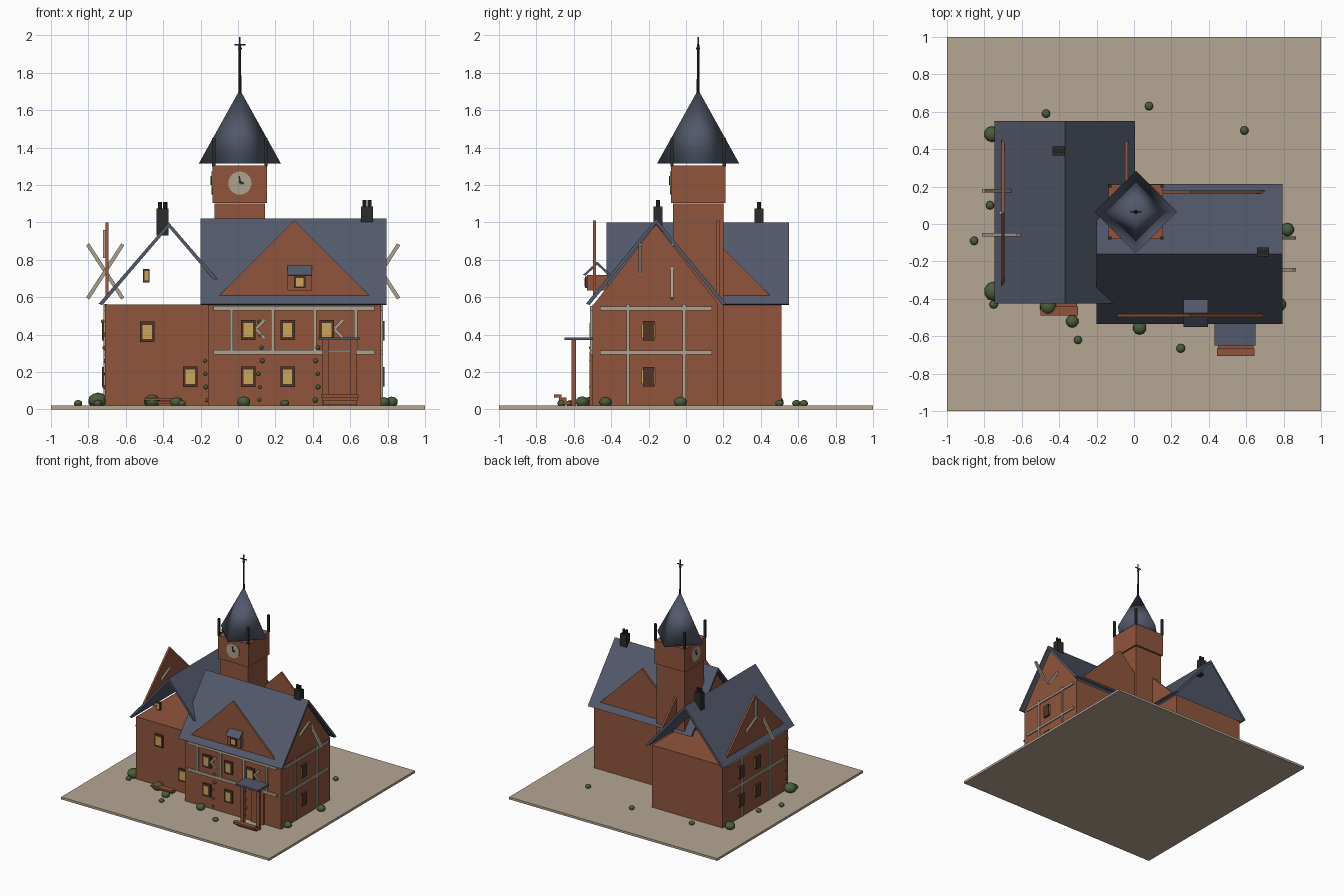
import bpy, bmesh, math, random
from mathutils import Matrix, Vector

if "Cube" in bpy.data.objects:
    bpy.data.objects.remove(bpy.data.objects["Cube"])
random.seed(4)


def colour(name, r, g, b):
    m = bpy.data.materials.new(name)
    m.use_nodes = True
    m.diffuse_color = (r, g, b, 1)
    m.node_tree.nodes["Principled BSDF"].inputs["Base Color"].default_value = (r, g, b, 1)
    return m


BRICK = colour("terracotta brick", 0.28, 0.09, 0.045)
SLATE = colour("blue slate", 0.085, 0.1, 0.145)
TIMBER = colour("pale timber", 0.42, 0.36, 0.27)
SAND = colour("sandy ground", 0.46, 0.38, 0.29)
FRAME = colour("dark wood", 0.08, 0.033, 0.02)
GLASS = colour("warm glass", 0.6, 0.38, 0.11)
IRON = colour("black iron", 0.025, 0.025, 0.025)
LEAF = colour("leaf green", 0.07, 0.11, 0.045)


def finish(name, bm, mat, smooth=False):
    bmesh.ops.recalc_face_normals(bm, faces=bm.faces)
    me = bpy.data.meshes.new(name)
    bm.to_mesh(me)
    bm.free()
    me.materials.append(mat)
    for p in me.polygons:
        p.use_smooth = smooth
    ob = bpy.data.objects.new(name, me)
    bpy.context.collection.objects.link(ob)
    return ob


def box(name, mat, centre, size, tilt=0, axis='Y'):
    bm = bmesh.new()
    bmesh.ops.create_cube(bm, size=1, matrix=Matrix.Translation(centre)
                          @ Matrix.Rotation(tilt, 4, axis) @ Matrix.Diagonal((*size, 1)))
    return finish(name, bm, mat)


def span(name, mat, lo, hi):
    lo, hi = Vector(lo), Vector(hi)
    return box(name, mat, (lo + hi) / 2, hi - lo)


def prism(name, mat, profile, along, start, end):
    """Extrude a (horizontal, z) profile along the x or y axis."""
    bm = bmesh.new()
    put = (lambda u, z: (start, u, z)) if along == 'x' else (lambda u, z: (u, start, z))
    f = bm.faces.new([bm.verts.new(put(u, z)) for u, z in profile])
    move = Vector((end - start, 0, 0) if along == 'x' else (0, end - start, 0))
    r = bmesh.ops.extrude_face_region(bm, geom=[f])
    bmesh.ops.translate(bm, vec=move, verts=[v for v in r['geom'] if isinstance(v, bmesh.types.BMVert)])
    return finish(name, bm, mat)


def roof(name, mid, half, eave, top, thick, along, start, end):
    prism(name, SLATE, [(mid - half, eave), (mid, top), (mid + half, eave),
                        (mid + half - thick, eave - thick / 3), (mid, top - thick * 1.3),
                        (mid - half + thick, eave - thick / 3)], along, start, end)


def gable(name, mid, half, base, top, along, at, thick=0.016):
    prism(name, BRICK, [(mid - half, base), (mid, top), (mid + half, base)],
          along, at - thick / 2, at + thick / 2)


def cone(name, mat, centre, r1, r2, depth, sides, smooth=False, turn=None):
    bm = bmesh.new()
    bmesh.ops.create_cone(bm, cap_ends=True, segments=sides, radius1=r1, radius2=r2, depth=depth,
                          matrix=Matrix.Translation(centre) @ (turn or Matrix()))
    return finish(name, bm, mat, smooth)


def ball(name, mat, centre, r, squash=1.0):
    bm = bmesh.new()
    bmesh.ops.create_icosphere(bm, subdivisions=2, radius=r, matrix=Matrix.Translation(centre)
                               @ Matrix.Diagonal((1, 1, squash, 1)))
    return finish(name, bm, mat, True)


# Ground and wall blocks
span("ground", SAND, (-1, -1, 0), (1, 1, 0.02))
span("main_walls", BRICK, (-0.16, -0.5, 0.02), (0.765, 0.17, 0.56))
span("wing_walls", BRICK, (-0.71, -0.385, 0.02), (-0.03, 0.51, 0.56))

# Roofs with gable plates
roof("main_roof", -0.16, 0.375, 0.565, 1.02, 0.02, 'x', -0.2, 0.795)
roof("wing_roof", -0.37, 0.375, 0.565, 1.0, 0.02, 'y', -0.425, 0.55)
gable("main_end_gable", -0.16, 0.335, 0.56, 0.99, 'x', 0.755)
gable("main_inner_gable", -0.16, 0.335, 0.56, 0.99, 'x', -0.15)
for side, y in (("front", -0.49), ("back", 0.17)):
    gable("main_" + side + "_gable", 0.3, 0.4, 0.61, 1.01, 'y', y)
for side, x in (("outer", -0.70), ("inner", -0.04)):
    gable("wing_" + side + "_gable", 0.06, 0.4, 0.6, 1.0, 'x', x)

# Tower with spire, corner posts and finial
TX, TY = 0.01, 0.065
box("tower_shaft", BRICK, (TX, TY, 0.56), (0.27, 0.27, 1.08))
box("tower_head", BRICK, (TX, TY, 1.205), (0.29, 0.29, 0.2))
cone("spire", SLATE, (TX, TY, 1.512), 0.22, 0, 0.396, 4, True)
for sx in (-1, 1):
    for sy in (-1, 1):
        box("tower_post", IRON, (TX + sx * 0.14, TY + sy * 0.14, 1.375), (0.018, 0.018, 0.15))
cone("finial_rod", IRON, (TX, TY, 1.77), 0.009, 0.006, 0.36, 8)
ball("finial_ball", IRON, (TX, TY, 1.93), 0.011)
box("finial_tip", IRON, (TX, TY, 1.96), (0.007, 0.007, 0.06))
box("finial_arm", IRON, (TX, TY, 1.95), (0.06, 0.007, 0.007))

# Clocks on the front and the wing side
for name, turn in (("front", 0), ("side", -math.pi / 2)):
    spin = Matrix.Translation((TX, TY, 1.21)) @ Matrix.Rotation(turn, 4, 'Z')
    face = cone("clock_face_" + name, TIMBER, (0, -0.147, 0), 0.062, 0.062, 0.008, 24,
                turn=Matrix.Rotation(math.pi / 2, 4, 'X'))
    hands = [box("hour_hand", IRON, (0.008, -0.153, 0.004), (0.03, 0.006, 0.012), 0.6),
             box("minute_hand", IRON, (0, -0.153, 0.015), (0.008, 0.006, 0.045), -0.15)]
    for ob in [face] + hands:
        ob.data.transform(spin)

# Chimneys
for x, y, top in ((-0.403, 0.39, 1.075), (0.69, -0.15, 1.085)):
    span("chimney", IRON, (x - 0.032, y - 0.024, 0.93), (x + 0.032, y + 0.024, top))
    for dx in (-0.014, 0.014):
        cone("chimney_pot", IRON, (x + dx, y, top + 0.015), 0.011, 0.011, 0.04, 8)


# Windows
def front_window(x, y, z, w=0.078, h=0.108):
    box("window_frame", FRAME, (x, y, z), (w, 0.02, h))
    box("window_glass", GLASS, (x, y - 0.008, z), (w * 0.64, 0.01, h * 0.7))


def side_window(x, y, z):
    box("side_window_glass", GLASS, (x, y, z), (0.02, 0.076, 0.076))
    box("side_window_frame", FRAME, (x, y, z), (0.036, 0.062, 0.105))


for x, z in ((0.055, 0.425), (0.265, 0.425), (0.475, 0.425), (0.055, 0.175), (0.265, 0.175)):
    front_window(x, -0.503, z)
front_window(-0.485, -0.388, 0.415)
front_window(-0.255, -0.388, 0.175)
front_window(-0.49, -0.388, 0.715, 0.034, 0.072)
for z in (0.175, 0.42):
    side_window(0.765, -0.2, z)
    for y in (0.04, 0.27):
        side_window(-0.71, y, z)

# Dormer
span("dormer_walls", BRICK, (0.265, -0.53, 0.635), (0.395, -0.42, 0.72))
front_window(0.33, -0.53, 0.68, 0.06, 0.062)
roof("dormer_roof", -0.475, 0.075, 0.72, 0.79, 0.013, 'x', 0.265, 0.395)

# Timber framing on the front
for z in (0.307, 0.542):
    box("front_beam", TIMBER, (0.3, -0.502, z), (0.86, 0.02, 0.024))
for x in (-0.035, 0.185, 0.41, 0.63):
    box("front_stud", TIMBER, (x, -0.502, 0.425), (0.018, 0.02, 0.22))
for x in (0.12, 0.54):
    for s in (-1, 1):
        box("front_brace", TIMBER, (x, -0.503, 0.43 + s * 0.026), (0.016, 0.02, 0.07), s * 0.75)

# Timber framing on the end walls, with crossed braces through the gables
for x, mid, width, stud, cross, side in ((0.765, -0.16, 0.6, 0.15, 0.085, 1),
                                         (-0.71, 0.06, 0.78, 0.19, 0.118, -1)):
    for z in (0.305, 0.54):
        box("end_beam", TIMBER, (x, mid, z), (0.02, width, 0.02))
    for s in (-1, 1):
        box("end_stud", TIMBER, (x, mid + s * stud, 0.295), (0.02, 0.018, 0.54))
        box("gable_brace", TIMBER, (x, mid + s * cross, 0.738), (0.02, 0.018, 0.345), -0.575 * s)
box("gable_king_post", TIMBER, (-0.714, 0.06, 0.885), (0.018, 0.018, 0.15))

# Porch and steps
box("porch_roof", SLATE, (0.54, -0.575, 0.378), (0.22, 0.15, 0.015))
box("porch_door", BRICK, (0.545, -0.505, 0.165), (0.12, 0.02, 0.29))
for x in (0.467, 0.618):
    box("porch_post", BRICK, (x, -0.6, 0.195), (0.032, 0.026, 0.355))
for i in range(3):
    w = 0.2 - 0.01 * i
    box("porch_step", BRICK, (0.545, -0.685 + 0.025 * i, 0.072 - 0.018 * i), (w, 0.04, 0.018))
    if i < 2:
        box("wing_step", BRICK, (-0.4, -0.465 + 0.02 * i, 0.055 - 0.018 * i), (w, 0.05, 0.014))

# Bushes
for x, y, r in ((-0.76, 0.48, 0.042), (-0.47, 0.59, 0.023), (0.08, 0.63, 0.023), (0.59, 0.5, 0.023),
                (-0.77, 0.1, 0.023), (-0.855, -0.09, 0.023), (-0.75, -0.36, 0.052),
                (-0.75, -0.43, 0.023), (-0.46, -0.44, 0.045), (-0.33, -0.52, 0.034),
                (-0.3, -0.62, 0.022), (0.03, -0.555, 0.037), (0.25, -0.665, 0.024),
                (0.82, -0.03, 0.036), (0.78, -0.43, 0.034)):
    ball("bush", LEAF, (x, y, 0.02 + r * 0.55), r, 0.8)

# Climbing ivy
for x, y, top in ((0.12, -0.505, 0.52), (0.42, -0.505, 0.4), (-0.175, -0.39, 0.28),
                  (-0.715, -0.36, 0.48)):
    z = 0.05
    while z < top:
        ball("ivy_leaf", LEAF, (x + random.uniform(-0.012, 0.012), y, z), random.uniform(0.009, 0.014))
        z += 0.07
